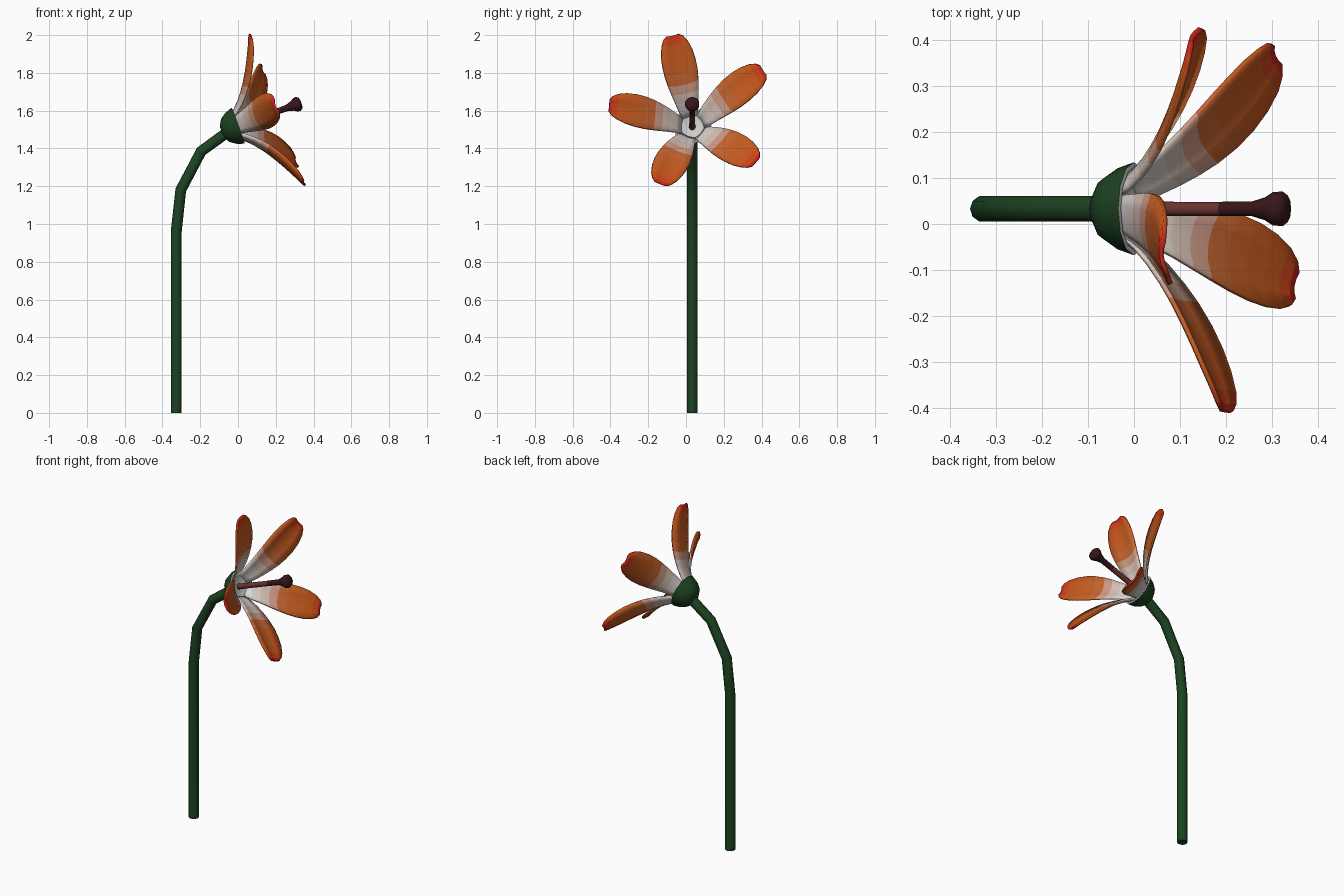
import bpy, bmesh, math
from mathutils import Vector, Matrix

if "Cube" in bpy.data.objects:
    bpy.data.objects.remove(bpy.data.objects["Cube"])

TILT = math.radians(20)
AXIS = Vector((math.cos(TILT), 0, math.sin(TILT)))
UP = Vector((-math.sin(TILT), 0, math.cos(TILT)))
SIDE = Vector((0, 1, 0))
CENTRE = Vector((0, 0.033, 1.52))


def material(name, rgb):
    m = bpy.data.materials.new(name)
    m.diffuse_color = (*rgb, 1)
    m.use_nodes = True
    m.node_tree.nodes["Principled BSDF"].inputs["Base Color"].default_value = m.diffuse_color
    return m


def at(h, r, ang, w=0.0):
    """Point in the flower head: h along axis, r outward, w sideways."""
    out = UP * math.cos(ang) + SIDE * math.sin(ang)
    across = SIDE * math.cos(ang) - UP * math.sin(ang)
    return CENTRE + AXIS * h + out * r + across * w


def finish(name, bm, mats, angle=40):
    bmesh.ops.recalc_face_normals(bm, faces=bm.faces)
    me = bpy.data.meshes.new(name)
    bm.to_mesh(me)
    bm.free()
    ob = bpy.data.objects.new(name, me)
    bpy.context.collection.objects.link(ob)
    for m in mats:
        me.materials.append(m)
    bpy.ops.object.select_all(action='DESELECT')
    ob.select_set(True)
    bpy.context.view_layer.objects.active = ob
    bpy.ops.object.shade_smooth_by_angle(angle=math.radians(angle))
    return ob


def lathe(name, profile, sides, mats, slots=None):
    """Closed solid turned about the flower axis; profile is (r, h) pairs."""
    bm = bmesh.new()
    rings = [[bm.verts.new(at(h, r, math.tau * k / sides)) for k in range(sides)]
             for r, h in profile]
    for i in range(len(rings) - 1):
        for k in range(sides):
            n = (k + 1) % sides
            f = bm.faces.new((rings[i][k], rings[i][n], rings[i + 1][n], rings[i + 1][k]))
            f.material_index = slots[i] if slots else 0
    bm.faces.new(rings[0])
    last = bm.faces.new(rings[-1])
    last.material_index = slots[-1] if slots else 0
    return finish(name, bm, mats)


green = material("green", (0.012, 0.055, 0.016))
white = material("white", (0.75, 0.75, 0.75))
pink = material("dull_pink", (0.14, 0.035, 0.03))
maroon = material("maroon", (0.04, 0.008, 0.01))

# Bent stem
cu = bpy.data.curves.new("stem", 'CURVE')
cu.dimensions = '3D'
cu.bevel_depth = 0.029
cu.bevel_resolution = 3
cu.use_fill_caps = True
sp = cu.splines.new('POLY')
path = [(-0.327, 0), (-0.327, 0.96), (-0.303, 1.18), (-0.195, 1.385), (-0.06, 1.483)]
sp.points.add(len(path) - 1)
for p, (x, z) in zip(sp.points, path):
    p.co = (x, 0.033, z, 1)
stem = bpy.data.objects.new("stem", cu)
bpy.context.collection.objects.link(stem)
cu.materials.append(green)
stem.select_set(True)
bpy.context.view_layer.objects.active = stem
bpy.ops.object.convert(target='MESH')
bpy.ops.object.shade_smooth_by_angle(angle=math.radians(50))

# Green cup with white inside
lathe("cup", [(0.03, -0.092), (0.065, -0.072), (0.088, -0.038), (0.101, 0.0),
              (0.092, 0.003), (0.07, -0.012), (0.02, -0.02)],
      12, [green, white], [0, 0, 0, 1, 1, 1, 1])

# Pistil with flared knob
lathe("pistil", [(0.017, -0.03), (0.016, 0.1), (0.016, 0.2), (0.017, 0.275), (0.026, 0.305),
                 (0.038, 0.325), (0.039, 0.34), (0.03, 0.352), (0.012, 0.357)],
      10, [pink, maroon], [0, 0, 1, 1, 1, 1, 1, 1, 1])

# Petals: rows of (r, h, half width), coloured white to orange to red
ROWS = [(0.055, -0.025, 0.04), (0.085, 0.01, 0.052), (0.12, 0.043, 0.062),
        (0.16, 0.074, 0.073), (0.20, 0.101, 0.082), (0.25, 0.130, 0.089),
        (0.30, 0.156, 0.090), (0.35, 0.180, 0.084), (0.395, 0.201, 0.070),
        (0.425, 0.213, 0.052), (0.44, 0.219, 0.032)]
stops = [(0, (0.7, 0.68, 0.66)), (0.2, (0.66, 0.55, 0.48)), (0.45, (0.56, 0.12, 0.02)),
         (0.8, (0.56, 0.09, 0.01)), (1, (0.6, 0.02, 0.01))]


def ramp(t):
    for (a, ca), (b, cb) in zip(stops, stops[1:]):
        if t <= b:
            return tuple(Vector(ca).lerp(Vector(cb), (t - a) / (b - a)))


n_rows = len(ROWS) - 1
petal_mats = [material(f"petal_shade_{i}", ramp(i / (n_rows - 1))) for i in range(n_rows)]
for k in range(5):
    ang = math.radians(-13.6 + 72 * k)
    bm = bmesh.new()
    grid = []
    for r, h, w in ROWS:
        grid.append([bm.verts.new(at(h + 0.022 * s * s * w / 0.09, r, ang, s * w))
                     for s in (-1, -0.5, 0, 0.5, 1)])
    for i in range(n_rows):
        for j in range(4):
            f = bm.faces.new((grid[i][j], grid[i][j + 1], grid[i + 1][j + 1], grid[i + 1][j]))
            f.material_index = i
    petal = finish(f"petal_{k + 1}", bm, petal_mats)
    mod = petal.modifiers.new("thickness", 'SOLIDIFY')
    mod.thickness = 0.01
    mod.offset = 0
